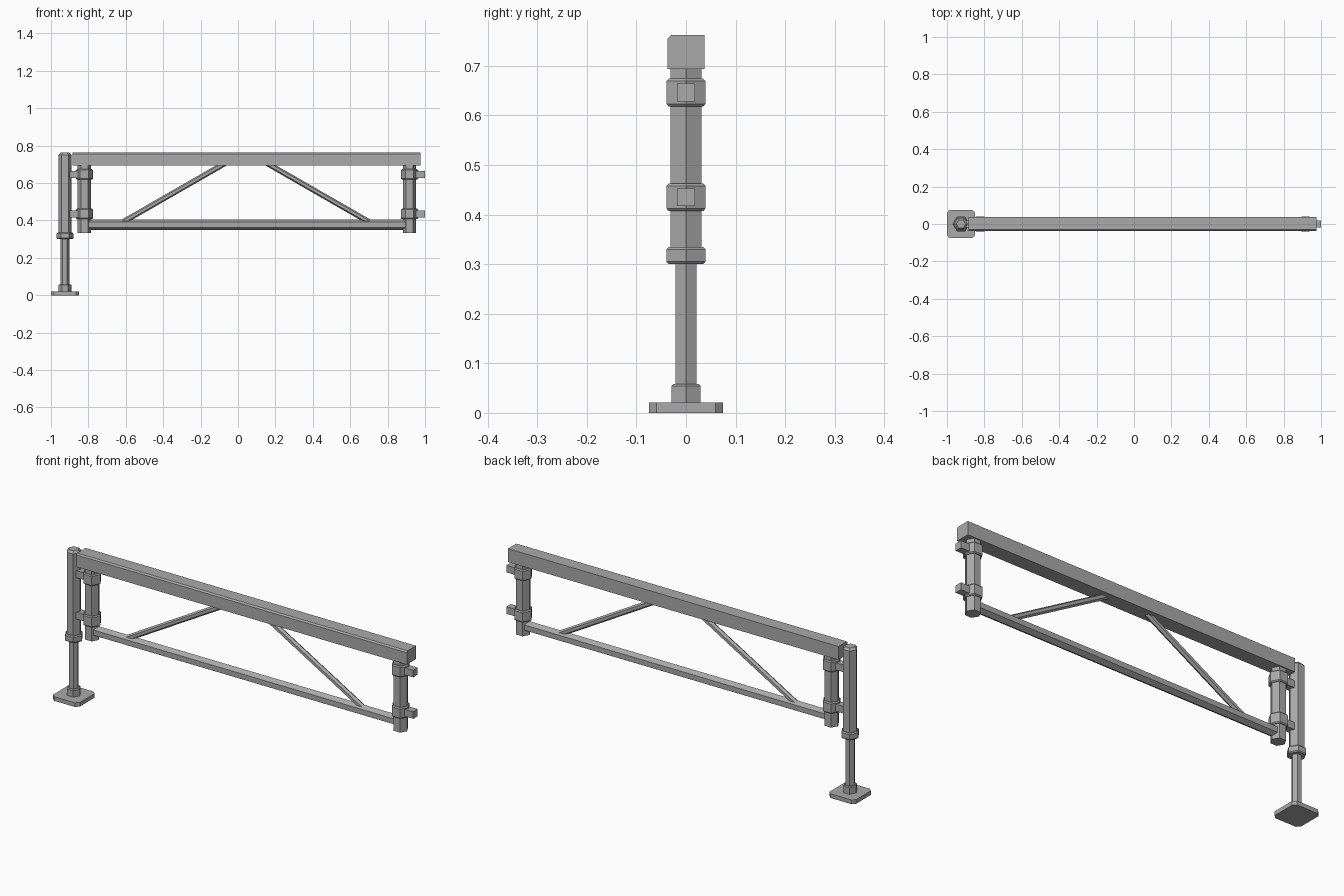
import bpy, bmesh, math
from mathutils import Vector, Matrix

cube = bpy.data.objects.get("Cube")
if cube:
    bpy.data.objects.remove(cube, do_unlink=True)

grey = bpy.data.materials.new("steel grey")
grey.use_nodes = True
COLOUR = (0.4, 0.4, 0.4, 1)
grey.diffuse_color = COLOUR
grey.node_tree.nodes["Principled BSDF"].inputs["Base Color"].default_value = COLOUR


def finish(name, bm):
    bmesh.ops.recalc_face_normals(bm, faces=bm.faces)
    mesh = bpy.data.meshes.new(name)
    bm.to_mesh(mesh)
    bm.free()
    mesh.materials.append(grey)
    ob = bpy.data.objects.new(name, mesh)
    bpy.context.collection.objects.link(ob)
    return ob


def chamfer(bm, test, width):
    edges = [e for e in bm.edges if test(e.verts[0].co, e.verts[1].co)]
    bmesh.ops.bevel(bm, geom=edges, offset=width, segments=1, affect='EDGES')


def box(name, lo, hi, test=None, width=0):
    lo, hi = Vector(lo), Vector(hi)
    bm = bmesh.new()
    bmesh.ops.create_cube(bm, size=1)
    for v in bm.verts:
        v.co = (lo + hi) / 2 + v.co * (hi - lo)
    if test:
        chamfer(bm, test, width)
    return finish(name, bm)


def hex_bar(name, start, end, r, top=0, bottom=0, turn=0):
    """Hexagonal bar between two points, with optional tapered ends."""
    start, end = Vector(start), Vector(end)
    axis = end - start
    n = axis.normalized()
    # a corner of the hexagon lies along u
    u = Vector((1, 0, 0)) if abs(n.z) > 0.9 else n.cross(Vector((0, 1, 0)))
    w = n.cross(u)
    rings = [(0, r - bottom), (bottom, r), (axis.length - top, r), (axis.length, r - top)]
    if not bottom:
        rings = rings[1:]
    if not top:
        rings = rings[:-1]
    bm = bmesh.new()
    loops = []
    for d, rad in rings:
        angles = [turn + math.tau * i / 6 for i in range(6)]
        loops.append([bm.verts.new(start + n * d + (u * math.cos(a) + w * math.sin(a)) * rad)
                      for a in angles])
    for a, b in zip(loops, loops[1:]):
        for i in range(6):
            j = (i + 1) % 6
            bm.faces.new((a[i], a[j], b[j], b[i]))
    bm.faces.new(loops[0])
    bm.faces.new(loops[-1])
    return finish(name, bm)


def upright(name, x, z0, z1, r, top=0, bottom=0):
    return hex_bar(name, (x, 0, z0), (x, 0, z1), r, top, bottom)


# Support jack: foot plate, socket, inner leg, locking collar, outer tube
JACK = -0.925
box("foot_plate", (JACK - 0.075, -0.075, 0), (JACK + 0.075, 0.075, 0.021),
    lambda a, b: abs(a.z - b.z) > 0.01, 0.016)
upright("foot_socket", JACK, 0.02, 0.058, 0.034, top=0.004)
upright("inner_leg", JACK, 0.03, 0.32, 0.024)
upright("leg_collar", JACK, 0.3, 0.335, 0.045, top=0.005, bottom=0.005)
upright("outer_tube", JACK, 0.32, 0.762, 0.036, top=0.011)

# Top beam, with its upper front edge chamfered
box("top_beam", (-0.885, -0.037, 0.694), (0.977, 0.037, 0.762),
    lambda a, b: max(a.y, b.y) < 0 and min(a.z, b.z) > 0.75, 0.007)

# End posts with clamp collars and outward lugs
MID = 0.048
for side, word in ((-1, "right"), (1, "left")):
    x = MID + side * 0.869
    upright(word + "_post", x, 0.334, 0.7, 0.036)
    for z, level in ((0.435, "lower"), (0.646, "upper")):
        upright(f"{word}_{level}_clamp", x, z - 0.028, z + 0.028, 0.045, 0.005, 0.005)
        tip = x + side * 0.083
        box(f"{word}_{level}_lug", (min(x, tip), -0.018, z - 0.018),
            (max(x, tip), 0.018, z + 0.018))

# Bottom rail and diagonal braces
hex_bar("bottom_rail", (MID - 0.85, 0, 0.377), (MID + 0.85, 0, 0.377), 0.027)
for side, word in ((-1, "right"), (1, "left")):
    hex_bar(word + "_brace", (0.043 + side * 0.67, 0, 0.385),
            (0.043 + side * 0.108, 0, 0.708), 0.0145)
